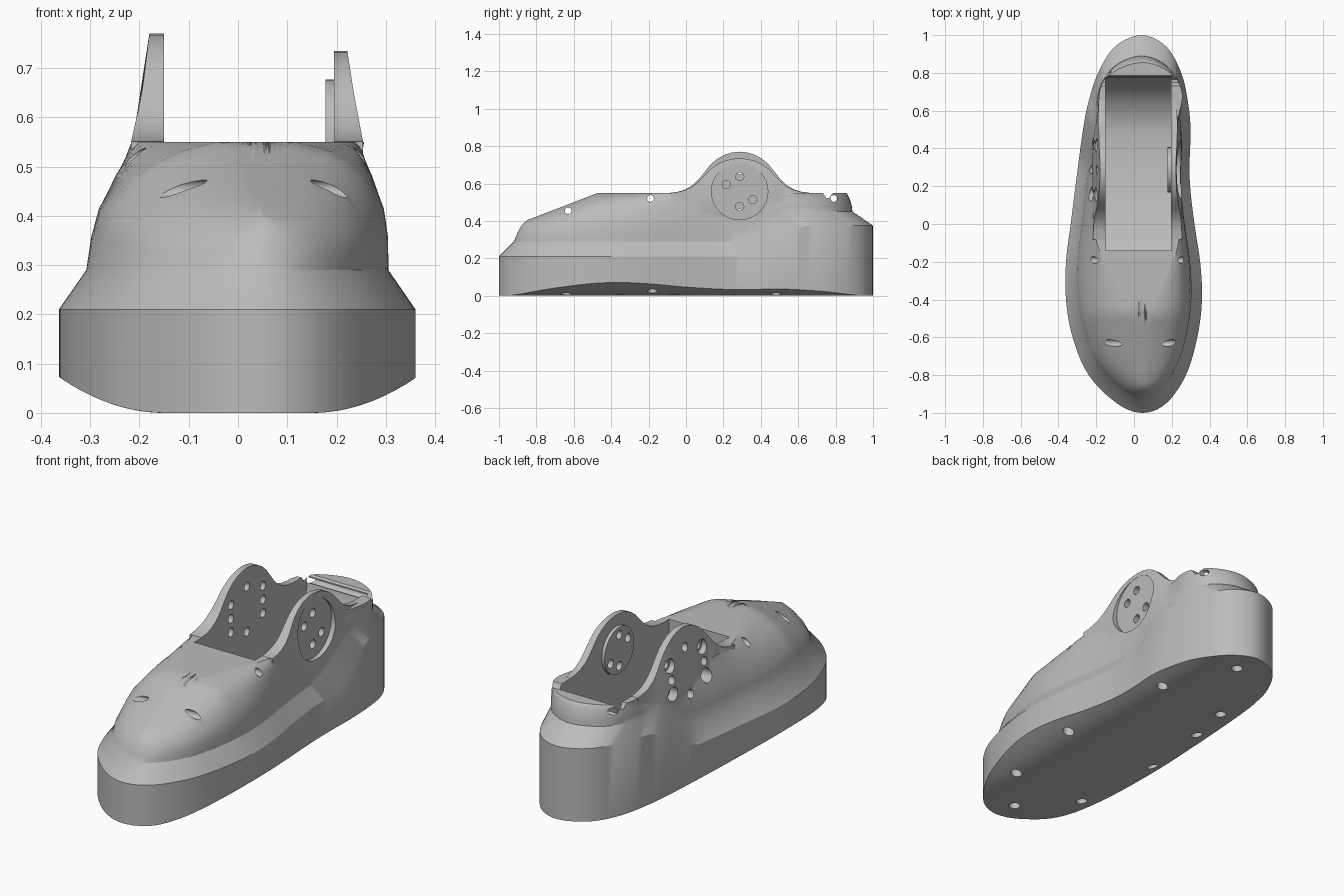
import bpy
import bmesh
import math
from mathutils import Matrix, Vector

default_cube = bpy.data.objects.get("Cube")
if default_cube:
    bpy.data.objects.remove(default_cube, do_unlink=True)

grey = bpy.data.materials.new("plain grey")
grey.use_nodes = True
grey.diffuse_color = (0.5, 0.5, 0.5, 1)
shader = next(n for n in grey.node_tree.nodes if n.type == "BSDF_PRINCIPLED")
shader.inputs["Base Color"].default_value = grey.diffuse_color


def make_object(name, bm):
    bmesh.ops.recalc_face_normals(bm, faces=bm.faces[:])
    mesh = bpy.data.meshes.new(name)
    bm.to_mesh(mesh)
    bm.free()
    mesh.materials.append(grey)
    obj = bpy.data.objects.new(name, mesh)
    bpy.context.collection.objects.link(obj)
    return obj


def ease(start, end, value):
    t = min(max((value - start) / (end - start), 0), 1)
    return t * t * (3 - 2 * t)


def interpolate(points, value):
    for (a, low), (b, high) in zip(points, points[1:]):
        if value <= b:
            t = max((value - a) / (b - a), 0)
            return low + (high - low) * t
    return points[-1][1]


def smooth_loop(points, steps):
    result = []
    count = len(points)
    for i in range(count):
        a, b, c, d = (Vector(points[(i + k) % count]) for k in (-1, 0, 1, 2))
        for s in range(steps):
            t = s / steps
            result.append(b + (c - a) * t / 2 + (a * 2 - b * 5 + c * 4 - d) * t * t / 2
                          + (b * 3 - a - c * 3 + d) * t * t * t / 2)
    return result


def loft(name, rings):
    bm = bmesh.new()
    rows = [[bm.verts.new(p) for p in ring] for ring in rings]
    for low, high in zip(rows, rows[1:]):
        for i in range(len(low)):
            j = (i + 1) % len(low)
            bm.faces.new((low[i], low[j], high[j], high[i]))
    bm.faces.new(rows[0])
    bm.faces.new(rows[-1])
    return make_object(name, bm)


def side_prism(name, profile, left, right):
    return loft(name, [[(x, y, z) for y, z in profile] for x in (left, right)])


def rod(name, center, radius, length, axis="X"):
    bm = bmesh.new()
    turn = Matrix.Rotation(math.pi / 2, 4, "Y") if axis == "X" else Matrix()
    bmesh.ops.create_cone(bm, cap_ends=True, segments=32, radius1=radius, radius2=radius,
                          depth=length, matrix=Matrix.Translation(center) @ turn)
    return make_object(name, bm)


def combine(target, tool, operation="DIFFERENCE"):
    mod = target.modifiers.new("shape", "BOOLEAN")
    mod.operation = operation
    mod.solver = "EXACT"
    mod.object = tool
    bpy.context.view_layer.objects.active = target
    bpy.ops.object.modifier_apply(modifier=mod.name)
    bpy.data.objects.remove(tool, do_unlink=True)


# Footprint, running from the toe along the left side to the heel and back
outline = smooth_loop([
    (.045, -1), (.17, -.95), (.275, -.8), (.335, -.6), (.36, -.4), (.35, -.2), (.32, 0),
    (.297, .2), (.295, .35), (.3, .5), (.285, .65), (.25, .8), (.17, .94), (.04, 1),
    (-.1, .94), (-.19, .8), (-.24, .65), (-.27, .5), (-.31, .2), (-.335, 0), (-.36, -.2),
    (-.36, -.4), (-.325, -.6), (-.24, -.8), (-.09, -.95)], 5)


def sole_edge(y):
    return .21 + .165 * ease(.3, .67, y)


def sole_rim(y):
    return .29 + .16 * ease(.25, .58, y)


def upper_top(y):
    return interpolate([(-.93, .385), (-.86, .4), (-.47, .55), (1, .55)], y)


def tread(x):
    return 1.6 * max(abs(x) - .15, 0) ** 2


# Sole and upper as one stack of rings
rings = []
for scale in (.05, .25, .45, .6, .7, .8, .9, 1):
    rings.append([(p.x * scale, p.y * scale, tread(p.x * scale)) for p in outline])
rings.append([(p.x, p.y, sole_edge(p.y)) for p in outline])


def upper_ring(toe_scale, waist_scale, heel_scale, toe_shift, toe, heel, height, shrink=1):
    ring = []
    for p in outline:
        y = toe + (heel - toe) * (p.y + 1) / 2
        to_waist, to_heel = ease(-.75, .1, p.y), ease(.6, .9, p.y)
        scale = toe_scale + (waist_scale - toe_scale) * to_waist
        scale += (heel_scale - waist_scale) * to_heel
        shift = toe_shift * (1 - to_waist / 2) * (1 - to_heel)
        x = shift + p.x * scale * shrink
        y *= shrink
        base = sole_rim(y)
        ring.append((x, y, base + (upper_top(y) - base) * height))
    return ring


rings.append(upper_ring(.847, .847, 1.03, 0, -.92, .89, 0))
rings.append(upper_ring(.83, .835, 1.04, .006, -.91, .887, .25))
rings.append(upper_ring(.78, .815, 1.06, .012, -.9, .882, .48))
rings.append(upper_ring(.63, .77, 1.07, .025, -.885, .872, .74))
rings.append(upper_ring(.5, .75, 1.08, .032, -.875, .867, .85))
rings.append(upper_ring(.36, .74, 1.09, .038, -.865, .862, .93))
rings.append(upper_ring(.12, .725, 1.1, .04, -.85, .855, 1))
for step in range(11, 0, -1):
    rings.append(upper_ring(.12, .725, 1.1, .04, -.85, .855, 1, step / 12))
shoe = loft("shoe_body", rings)

# Ankle ears rising from the side walls
ankle_y, ankle_z = .287, .557
half_ear = [(0, .77), (.04, .766), (.08, .754), (.12, .732), (.155, .702), (.185, .665),
            (.215, .627), (.25, .592), (.29, .568), (.33, .556), (.37, .551)]
ear_curve = [(-d, z) for d, z in half_ear[:0:-1]] + half_ear


def ear(name, inner, wall, side, height):
    sections = []
    for offset, z in ear_curve:
        top = .55 + (z - .55) * height
        levels = (.35, .45, .52, top)
        y = ankle_y + offset
        taper = .03 * ease(.1, .37, offset)
        section = [(side * inner, y, level) for level in levels]
        section += [(side * (interpolate(wall, level) - taper), y, level)
                    for level in levels[::-1]]
        sections.append(section)
    return loft(name, sections)


right_wall = [(.35, .215), (.45, .222), (.55, .217), (.65, .195), (.77, .18)]
left_wall = [(.35, .232), (.45, .252), (.55, .254), (.65, .235), (.735, .222)]
combine(shoe, ear("right_ear", .13, right_wall, -1, 1), "UNION")
combine(shoe, ear("left_ear", .17, left_wall, 1, .84), "UNION")

# Foot cavity with a sloping front floor and a rounded heel
heel_curve = [(.46 + .32 * math.sin(a), .55 - .32 * math.cos(a))
              for a in (math.pi / 2 * i / 16 for i in range(17))]
cavity = [(-.14, 1), (-.14, .36), (.12, .23)] + heel_curve + [(.78, 1)]
combine(shoe, side_prism("cavity", cavity, -.15, .195))
notch = [(.725, .56), (.75, .522), (.765, .522), (.795, .56)]
combine(shoe, side_prism("heel_notch", notch, -.4, .4))

# Motor seat on the left ear: outer recess, inner boss, four screw holes
combine(shoe, rod("recess", (.325, ankle_y, ankle_z), .151, .2))
combine(shoe, rod("boss", (.19, ankle_y, ankle_z), .12, .024), "UNION")
for dy, dz in ((-.07, .038), (0, .08), (.07, -.043), (0, -.08)):
    combine(shoe, rod("screw_hole", (.22, ankle_y + dy, ankle_z + dz), .022, .16))

# Right ear holes: two counterbored columns and two single holes
for dz in (-.116, .116):
    combine(shoe, rod("ear_hole", (-.2, ankle_y, ankle_z + dz), .022, .2))
for dy in (-.13, .13):
    for dz in (-.07, 0, .07):
        spot = (ankle_y + dy, ankle_z + dz)
        combine(shoe, rod("ear_hole", (-.2, *spot), .022, .2))
        if dz:
            combine(shoe, rod("counterbore", (-.275, *spot), .036, .2))

# Cross holes running through the upper
for y, z in ((-.63, .455), (-.19, .52), (.79, .52)):
    combine(shoe, rod("cross_hole", (0, y, z), .018, 1))

# Screw holes in the tread
for x, y in ((.22, -.64), (.03, -.88), (-.2, -.64), (.27, -.18), (-.27, -.18),
             (.22, .48), (-.22, .22), (-.17, .46), (.06, .86)):
    combine(shoe, rod("tread_hole", (x, y, 0), .027, .16, "Z"))

# Shade smoothly while keeping the edges crisp
bpy.ops.object.select_all(action="DESELECT")
shoe.select_set(True)
bpy.context.view_layer.objects.active = shoe
bpy.ops.object.shade_smooth_by_angle(angle=math.radians(28))
